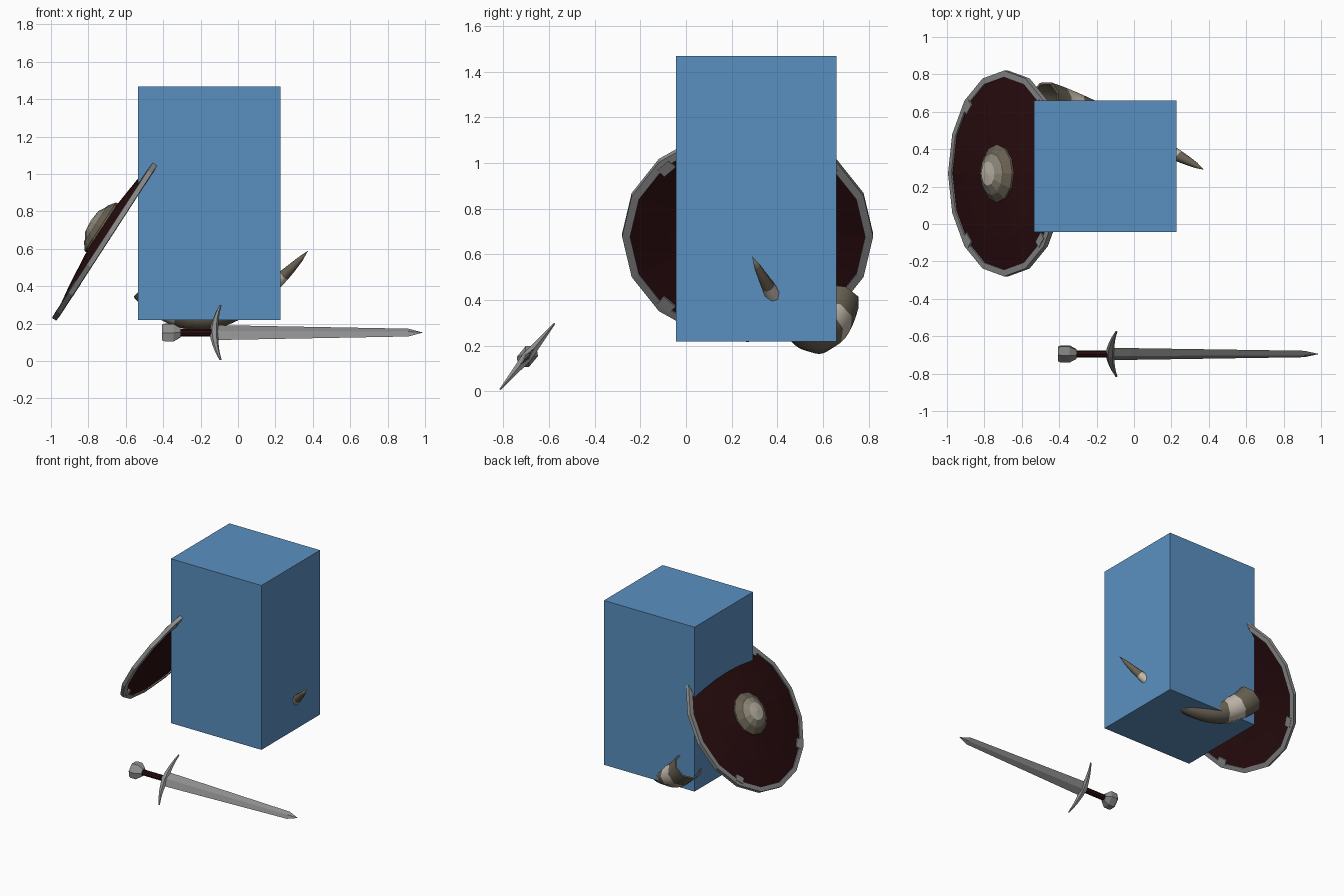
import bpy, bmesh, math
from mathutils import Vector, Matrix

cube = bpy.data.objects.get("Cube")
if cube:
    bpy.data.objects.remove(cube, do_unlink=True)


def material(name, rgb):
    m = bpy.data.materials.new(name)
    m.use_nodes = True
    m.diffuse_color = (*rgb, 1)
    m.node_tree.nodes["Principled BSDF"].inputs["Base Color"].default_value = (*rgb, 1)
    return m


BLUE = material("block_blue", (.102, .279, .527))
STEEL = material("steel_grey", (.27, .27, .27))
RED = material("dark_red", (.024, .004, .005))
BROWN = material("horn_brown", (.141, .119, .084))
CREAM = material("horn_cream", (.56, .5, .42))
BRASS = material("dull_bronze", (.26, .24, .19))


def finish(name, bm, mats, matrix=Matrix()):
    bmesh.ops.recalc_face_normals(bm, faces=bm.faces[:])
    mesh = bpy.data.meshes.new(name)
    bm.to_mesh(mesh)
    bm.free()
    for m in mats:
        mesh.materials.append(m)
    ob = bpy.data.objects.new(name, mesh)
    bpy.context.collection.objects.link(ob)
    ob.matrix_world = matrix
    return ob


def box(name, centre, size, mat, matrix=Matrix()):
    bm = bmesh.new()
    bmesh.ops.create_cube(bm, size=1)
    bmesh.ops.scale(bm, vec=size, verts=bm.verts)
    bmesh.ops.translate(bm, vec=centre, verts=bm.verts)
    return finish(name, bm, [mat], matrix)


def loft(name, stations, sides, mats, matrix=Matrix(), rule=lambda i: 0, closed=False):
    """Skin elliptical rings given as (centre, first half axis, second half axis)."""
    bm = bmesh.new()
    rings = []
    for c, u, v in stations:
        turns = [math.tau * k / sides for k in range(sides)]
        rings.append([bm.verts.new(Vector(c) + Vector(u) * math.cos(a) + Vector(v) * math.sin(a))
                      for a in turns])
    for i in range(len(rings) if closed else len(rings) - 1):
        a, b = rings[i], rings[(i + 1) % len(rings)]
        for k in range(sides):
            j = (k + 1) % sides
            bm.faces.new((a[k], a[j], b[j], b[k])).material_index = rule(i)
    if not closed:
        for ring, st in ((rings[0], stations[0]), (rings[-1], stations[-1])):
            if Vector(st[1]).length > .001:
                bm.faces.new(ring)
    bmesh.ops.remove_doubles(bm, verts=bm.verts[:], dist=.0005)
    return finish(name, bm, mats, matrix)


def turned(profile):
    """Rings about local z from (radius, height) pairs."""
    return [((0, 0, z), (r, 0, 0), (0, r, 0)) for r, z in profile]


def along_x(profile):
    """Rings along local x from (x, half width, half thickness)."""
    return [((x, 0, 0), (0, w, 0), (0, 0, t)) for x, w, t in profile]


# Large block
box("block", (-.153, .308, .843), (.762, .704, 1.25), BLUE)

# Round shield, leaning against the block
lean = Matrix.Translation((-.685, .27, .685)) @ Matrix.Rotation(math.radians(-57), 4, 'Y')
loft("shield_board", turned([(0, .055), (.15, .05), (.35, .03), (.525, .004),
                             (.525, -.012), (.35, .012), (0, .035)]), 16, [RED], lean)
loft("shield_rim", turned([(.515, .014), (.55, .012), (.55, -.015), (.515, -.018)]),
     16, [STEEL], lean, closed=True)
loft("shield_boss", turned([(.155, .045), (.155, .06), (.115, .09), (.105, .092),
                            (.065, .115), (0, .122)]),
     12, [BROWN, BRASS, CREAM], lean, rule=lambda i: (0, 0, 0, 1, 2)[i])
for n in range(4):
    turn = Matrix.Rotation(math.radians(45 + 90 * n), 4, 'Z')
    box(f"rim_bracket_{n + 1}", (.503, 0, -.001), (.045, .07, .036), STEEL, lean @ turn)

# Sword, lying along x and tilted about its length
tilt = Matrix.Translation((0, -.695, .152)) @ Matrix.Rotation(math.radians(50.5), 4, 'X')
loft("sword_blade", along_x([(-.13, .052, .014), (.91, .027, .009), (.99, 0, 0)]),
     4, [STEEL], tilt)
loft("sword_grip", along_x([(-.33, .021, .019), (-.13, .021, .019)]), 8, [RED], tilt)
loft("sword_pommel", along_x([(-.405, .055, .034), (-.39, .062, .04),
                              (-.345, .062, .04), (-.308, .03, .026)]), 6, [STEEL], tilt)
guard = []
for k in range(-4, 5):
    s = k / 4
    taper = 1 - abs(s)
    guard.append(((-.127 + .033 * s * s, .188 * s, 0),
                  (.006 + .02 * taper, 0, 0), (0, 0, .004 + .022 * taper)))
loft("sword_guard", guard, 6, [STEEL], tilt)

# Curved drinking horn, mostly inside the block
mouth, bend, tip = Vector((-.48, .66, .40)), Vector((-.147, .58, .005)), Vector((.375, .29, .59))
across = (tip - mouth).cross(bend - mouth).normalized()


def horn_ring(t, thin=0.0):
    c = mouth * (1 - t) ** 2 + bend * 2 * t * (1 - t) + tip * t * t
    tangent = ((bend - mouth) * (1 - t) + (tip - bend) * t).normalized()
    r = max(0, .105 * (1 - t) ** .6 - thin)
    return c, across * r, tangent.cross(across) * r


steps = 24
inner = [horn_ring(.3, 1), horn_ring(.28, .012), horn_ring(.14, .012), horn_ring(0, .012)]
outer = [horn_ring(k / steps) for k in range(steps + 1)]


def horn_colour(i):
    t = (i - len(inner) + .5) / steps
    return 1 if .14 < t < .25 or .7 < t < .87 else 0


horn = loft("drinking_horn", inner + outer, 8, [BROWN, CREAM], rule=horn_colour)
bpy.ops.object.select_all(action='DESELECT')
horn.select_set(True)
bpy.context.view_layer.objects.active = horn
bpy.ops.object.shade_smooth_by_angle(angle=math.radians(60))
